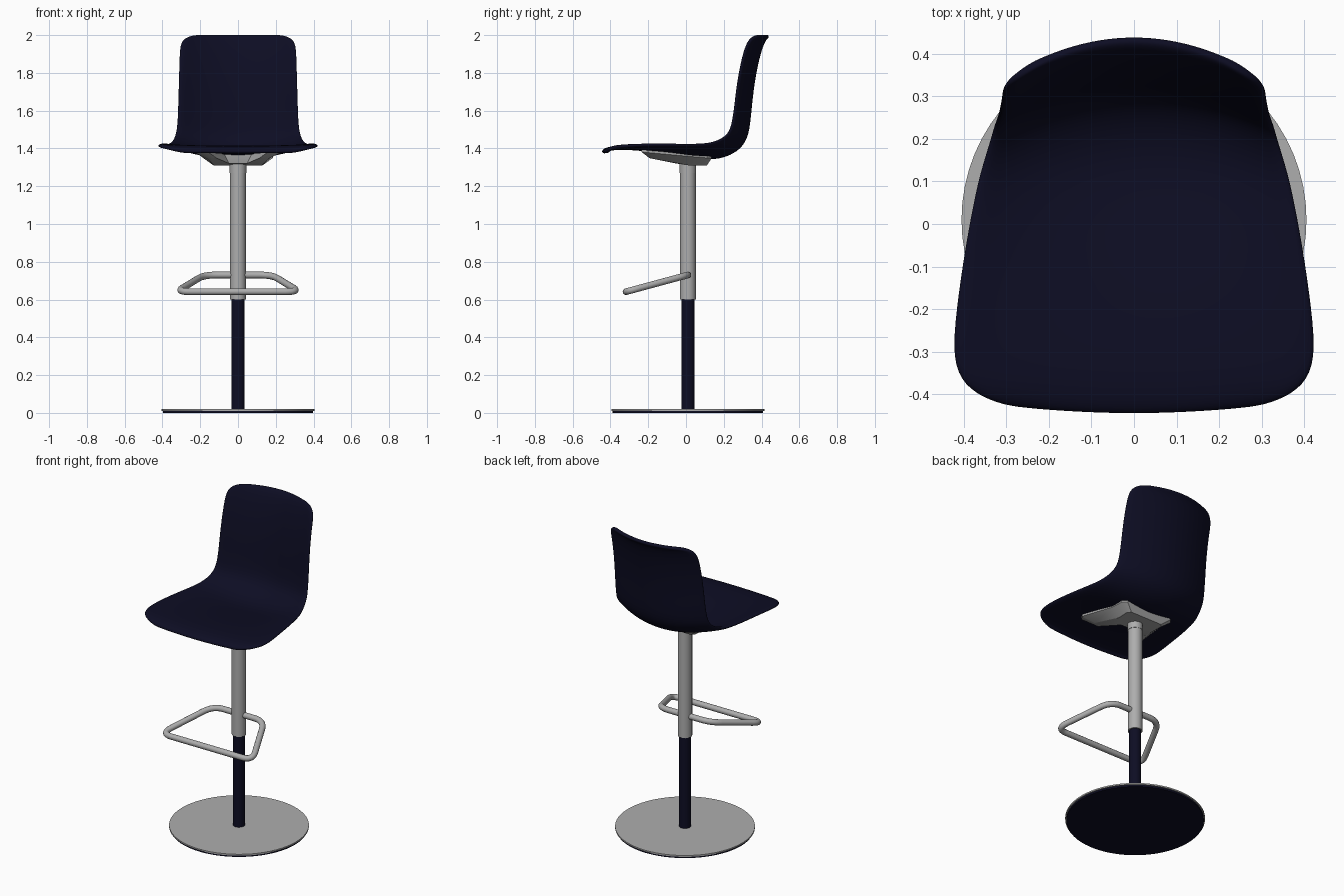
import bpy, bmesh, math
from mathutils import Vector

cube = bpy.data.objects.get("Cube")
if cube:
    bpy.data.objects.remove(cube, do_unlink=True)


def material(name, color):
    m = bpy.data.materials.new(name)
    m.use_nodes = True
    m.diffuse_color = (*color, 1)
    m.node_tree.nodes["Principled BSDF"].inputs["Base Color"].default_value = (*color, 1)
    return m


navy = material("dark navy", (0.004, 0.004, 0.017))
steel = material("grey metal", (0.42, 0.42, 0.42))
AXIS_Y = 0.01


def add_object(name, data, mat, angle=None):
    obj = bpy.data.objects.new(name, data)
    bpy.context.collection.objects.link(obj)
    data.materials.append(mat)
    if angle:
        bpy.ops.object.select_all(action="DESELECT")
        obj.select_set(True)
        bpy.context.view_layer.objects.active = obj
        bpy.ops.object.shade_smooth_by_angle(angle=math.radians(angle))
    return obj


def mesh_from(name, verts, faces, mat, angle=None):
    me = bpy.data.meshes.new(name)
    me.from_pydata(verts, [], faces)
    bm = bmesh.new()
    bm.from_mesh(me)
    bmesh.ops.recalc_face_normals(bm, faces=bm.faces)
    bm.to_mesh(me)
    bm.free()
    return add_object(name, me, mat, angle)


def cylinder(name, radius, z0, z1, mat, sides=48):
    bm = bmesh.new()
    bmesh.ops.create_cone(bm, cap_ends=True, segments=sides,
                          radius1=radius, radius2=radius, depth=z1 - z0)
    bmesh.ops.translate(bm, verts=bm.verts, vec=(0, AXIS_Y, (z0 + z1) / 2))
    me = bpy.data.meshes.new(name)
    bm.to_mesh(me)
    bm.free()
    return add_object(name, me, mat, 40)


# Round foot and telescopic column
cylinder("base_underside", 0.398, 0, 0.011, navy, 64)
cylinder("base_plate", 0.405, 0.011, 0.02, steel, 64)
cylinder("lower_column", 0.035, 0.02, 0.62, navy)
cylinder("column_sleeve", 0.042, 0.6, 1.27, steel)
cylinder("column_collar", 0.044, 1.27, 1.35, steel)

# Footrest: closed tube bent into a tilted trapezoid
corners = [(0.18, 0.01, 0.07), (0.325, -0.317, 0.075),
           (-0.325, -0.317, 0.075), (-0.18, 0.01, 0.07)]
path = []
for i, (x, y, cut) in enumerate(corners):
    here = Vector((x, y))
    a = here + (Vector(corners[i - 1][:2]) - here).normalized() * cut
    b = here + (Vector(corners[(i + 1) % 4][:2]) - here).normalized() * cut
    for k in range(9):
        t = k / 8
        p = a * (1 - t) ** 2 + here * 2 * t * (1 - t) + b * t * t
        path.append((p.x, p.y, 0.73 + 0.27 * (p.y - 0.01), 1))
tube = bpy.data.curves.new("footrest", "CURVE")
tube.dimensions = "3D"
tube.bevel_depth = 0.018
tube.bevel_resolution = 4
spline = tube.splines.new("POLY")
spline.points.add(len(path) - 1)
for point, co in zip(spline.points, path):
    point.co = co
spline.use_cyclic_u = True
spline.use_smooth = True
add_object("footrest", tube, steel)

# Seat bracket: notched plate with sloping sides and two forward arms
half = [(0.16, 0.135), (0.185, 0.11), (0.18, 0.02), (0.225, -0.2),
        (0.2, -0.235), (0.16, -0.235), (0.07, -0.07)]
outline = half + [(-x, y) for x, y in reversed(half)]
n = len(outline)
top = [(x, y, 1.36 - 0.09 * (y - 0.13)) for x, y in outline]
skirt = [(x, y, z - 0.012) for x, y, z in top]
low = [(x * 0.7, y * 0.82, 1.31 + 0.2 * max(0, -y * 0.82)) for x, y in outline]
faces = [tuple(range(n)), tuple(range(2 * n, 3 * n))]
for ring in (0, n):
    for i in range(n):
        j = (i + 1) % n
        faces.append((ring + i, ring + j, ring + n + j, ring + n + i))
mesh_from("seat_bracket", top + skirt + low, faces, steel, 30)

# Shell: rows of centre y, centre z, half width, edge shift in y and z
rows = [
    (-0.44, 1.376, 0.29, 0.02, 0), (-0.43, 1.392, 0.35, 0.02, 0),
    (-0.39, 1.402, 0.40, 0.01, 0.005), (-0.32, 1.405, 0.43, 0, 0.008),
    (-0.2, 1.395, 0.42, 0, 0.025), (-0.05, 1.375, 0.398, 0, 0.045),
    (0.08, 1.352, 0.373, 0, 0.068), (0.17, 1.352, 0.357, -0.03, 0.078),
    (0.25, 1.38, 0.34, -0.06, 0.07), (0.305, 1.43, 0.33, -0.08, 0.05),
    (0.327, 1.5, 0.323, -0.085, 0.02), (0.336, 1.6, 0.319, -0.08, 0),
    (0.352, 1.75, 0.315, -0.08, 0), (0.378, 1.88, 0.311, -0.08, 0),
    (0.4, 1.95, 0.308, -0.08, 0), (0.418, 1.985, 0.285, -0.075, 0),
    (0.437, 1.998, 0.235, -0.06, 0),
]
COLS = 12
verts, faces = [], []
for y, z, w, dy, dz in rows:
    for c in range(COLS + 1):
        u = 2 * c / COLS - 1
        verts.append((w * u, y + dy * u * u, z + dz * u * u))
for r in range(len(rows) - 1):
    for c in range(COLS):
        a = r * (COLS + 1) + c
        faces.append((a, a + 1, a + COLS + 2, a + COLS + 1))
shell = mesh_from("seat_shell", verts, faces, navy, 180)
solid = shell.modifiers.new("thickness", "SOLIDIFY")
solid.thickness = 0.022
solid.offset = 0
smooth = shell.modifiers.new("smooth", "SUBSURF")
smooth.levels = smooth.render_levels = 2
